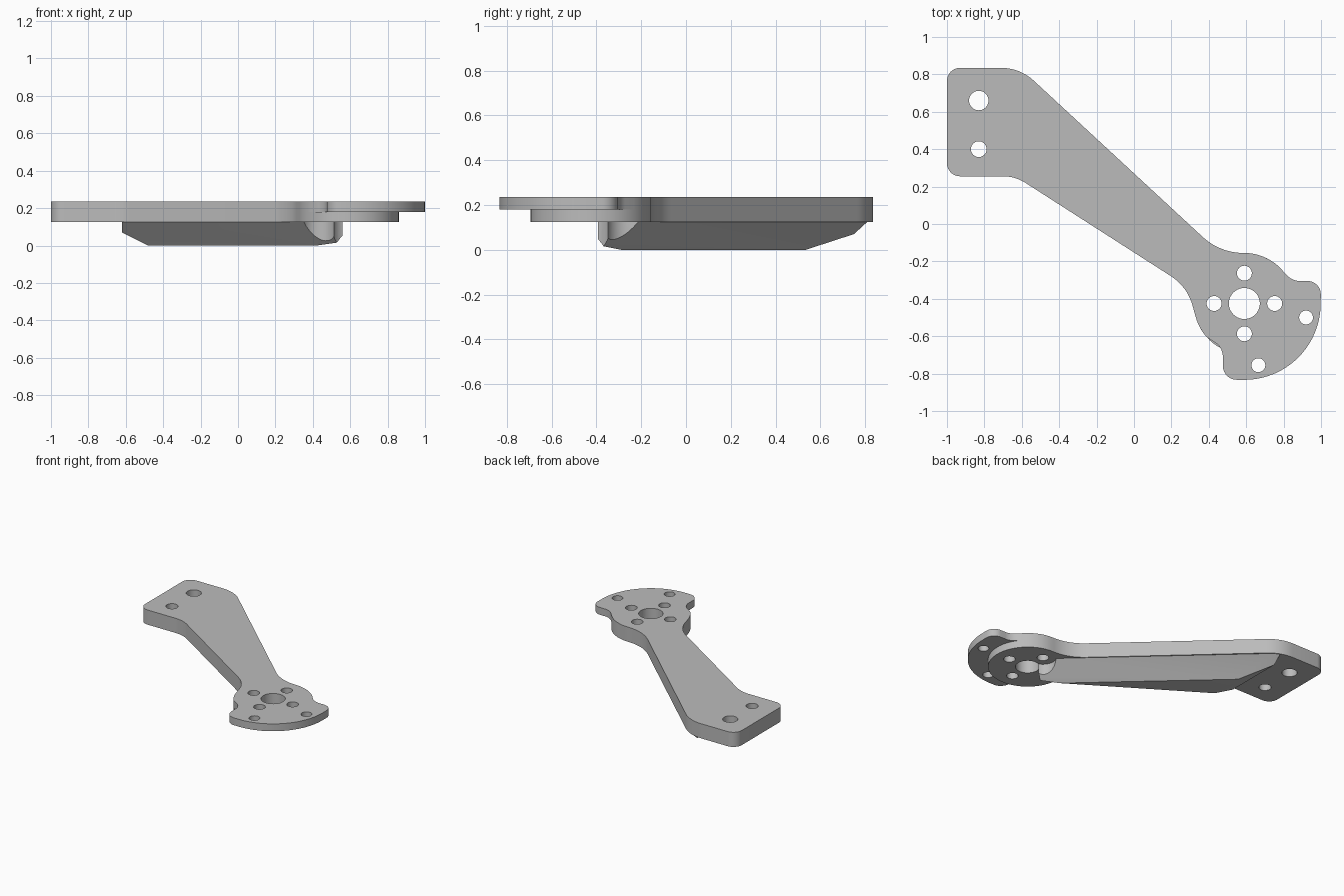
import bpy, bmesh, math
from mathutils import Vector

cube = bpy.data.objects.get("Cube")
if cube:
    bpy.data.objects.remove(cube, do_unlink=True)

grey = bpy.data.materials.new("light grey")
grey.use_nodes = True
grey.diffuse_color = (0.5, 0.5, 0.5, 1)
grey.node_tree.nodes["Principled BSDF"].inputs["Base Color"].default_value = grey.diffuse_color

HUB = Vector((0.59, -0.425))      # centre of the round mount
BOTTOM, STEP, TOP = 0.125, 0.18, 0.235


def arc(radius, start, end, steps):
    """Sharp outline points on a circle round the hub, in degrees."""
    out = []
    for i in range(steps + 1):
        a = math.radians(start + (end - start) * i / steps)
        out.append((HUB.x + radius * math.cos(a), HUB.y + radius * math.sin(a), 0))
    return out


def fillet(corners, steps=10):
    """Round each (x, y, radius) corner of a closed outline."""
    pts = []
    for i, (x, y, r) in enumerate(corners):
        p = Vector((x, y))
        if r == 0:
            pts.append(p)
            continue
        a = Vector(corners[i - 1][:2]) - p
        b = Vector(corners[(i + 1) % len(corners)][:2]) - p
        half = a.angle(b) / 2
        reach = min(r / math.tan(half), a.length * 0.95, b.length * 0.95)
        r = reach * math.tan(half)
        a.normalize()
        b.normalize()
        centre = p + (a + b).normalized() * (r / math.sin(half))
        va, vb = p + a * reach - centre, p + b * reach - centre
        turn = math.pi - 2 * half
        for k in range(steps + 1):
            t = k / steps
            pts.append(centre + (va * math.sin((1 - t) * turn) + vb * math.sin(t * turn))
                       / math.sin(turn))
    return pts


def add_object(name, bm):
    bmesh.ops.recalc_face_normals(bm, faces=bm.faces)
    mesh = bpy.data.meshes.new(name)
    bm.to_mesh(mesh)
    bm.free()
    mesh.materials.append(grey)
    obj = bpy.data.objects.new(name, mesh)
    bpy.context.collection.objects.link(obj)
    return obj


def slab(name, outline, z0, z1):
    """Upright solid from a closed outline."""
    bm = bmesh.new()
    low = [bm.verts.new((p.x, p.y, z0)) for p in outline]
    high = [bm.verts.new((p.x, p.y, z1)) for p in outline]
    bm.faces.new(low)
    bm.faces.new(high)
    for i in range(len(low)):
        bm.faces.new((low[i - 1], low[i], high[i], high[i - 1]))
    return add_object(name, bm)


def drill(obj, holes):
    """Cut vertical round holes (x, y, radius) through an object."""
    bm = bmesh.new()
    for x, y, r in holes:
        made = bmesh.ops.create_cone(bm, cap_ends=True, segments=40,
                                     radius1=r, radius2=r, depth=1)
        bmesh.ops.translate(bm, verts=made["verts"], vec=(x, y, 0))
    cutter = add_object("hole_cutter", bm)
    cutter.hide_render = True
    mod = obj.modifiers.new("holes", "BOOLEAN")
    mod.operation, mod.solver, mod.object = "DIFFERENCE", "EXACT", cutter
    mod.use_self = True
    bpy.ops.object.select_all(action="DESELECT")
    bpy.context.view_layer.objects.active = obj
    obj.select_set(True)
    bpy.ops.object.modifier_apply(modifier=mod.name)
    bpy.ops.object.shade_smooth_by_angle(angle=math.radians(30))
    bpy.data.objects.remove(cutter, do_unlink=True)


# Outline of the arm, from the hub's upper side round to its lower side
arm = [(0.458, -0.153, 0.32), (-0.61, 0.835, 0.26), (-1, 0.835, 0.07),
       (-1, 0.255, 0.07), (-0.635, 0.255, 0.22), (0.285, -0.335, 0.27)]

# Lower layer ends in a plain disc, upper layer in a flange with two ears
lower = arm + arc(0.27, 195, 450, 48)
upper = (arm + arc(0.27, 195, 222, 6)
         + [(0.475, -0.66, 0.09), (0.475, -0.833, 0.075)]
         + arc(0.408, 272, 360, 28)
         + [(1, -0.305, 0.07), (0.845, -0.305, 0.1)]
         + arc(0.27, 45, 90, 8))

# Holes: hub bore, four mount screws, two arm bolts, two ear holes
bore = [(HUB.x, HUB.y, 0.083)]
screws = [(HUB.x + 0.162 * dx, HUB.y + 0.162 * dy, 0.04)
          for dx, dy in ((1, 0), (0, 1), (-1, 0), (0, -1))]
bolts = [(-0.83, 0.66, 0.052), (-0.83, 0.4, 0.042)]
ears = [(0.92, -0.5, 0.037), (0.665, -0.755, 0.037)]

arm_lower = slab("arm_lower_layer", fillet(lower), BOTTOM, STEP)
drill(arm_lower, bore + screws + bolts)
arm_upper = slab("arm_upper_layer", fillet(upper), STEP, TOP)
drill(arm_upper, bore + screws + bolts + ears)

# Stiffening keel with sloped sides, cleared round the bore and screw heads
keel_points = [
    (-0.62, 0.25, BOTTOM), (-0.62, 0.81, BOTTOM), (-0.58, 0.795, BOTTOM),
    (0.62, -0.31, BOTTOM), (0.5, -0.47, BOTTOM),
    (-0.62, 0.31, 0.07), (-0.62, 0.75, 0.07),
    (-0.48, 0.285, 0), (-0.48, 0.535, 0), (0.42, -0.29, 0), (0.56, -0.39, 0.02)]
bm = bmesh.new()
for p in keel_points:
    bm.verts.new(p)
bmesh.ops.convex_hull(bm, input=bm.verts)
bmesh.ops.dissolve_limit(bm, angle_limit=math.radians(2), verts=bm.verts, edges=bm.edges)
keel = add_object("keel", bm)
drill(keel, [(HUB.x, HUB.y, 0.084)] + [(x, y, 0.09) for x, y, r in screws[1:3]])
